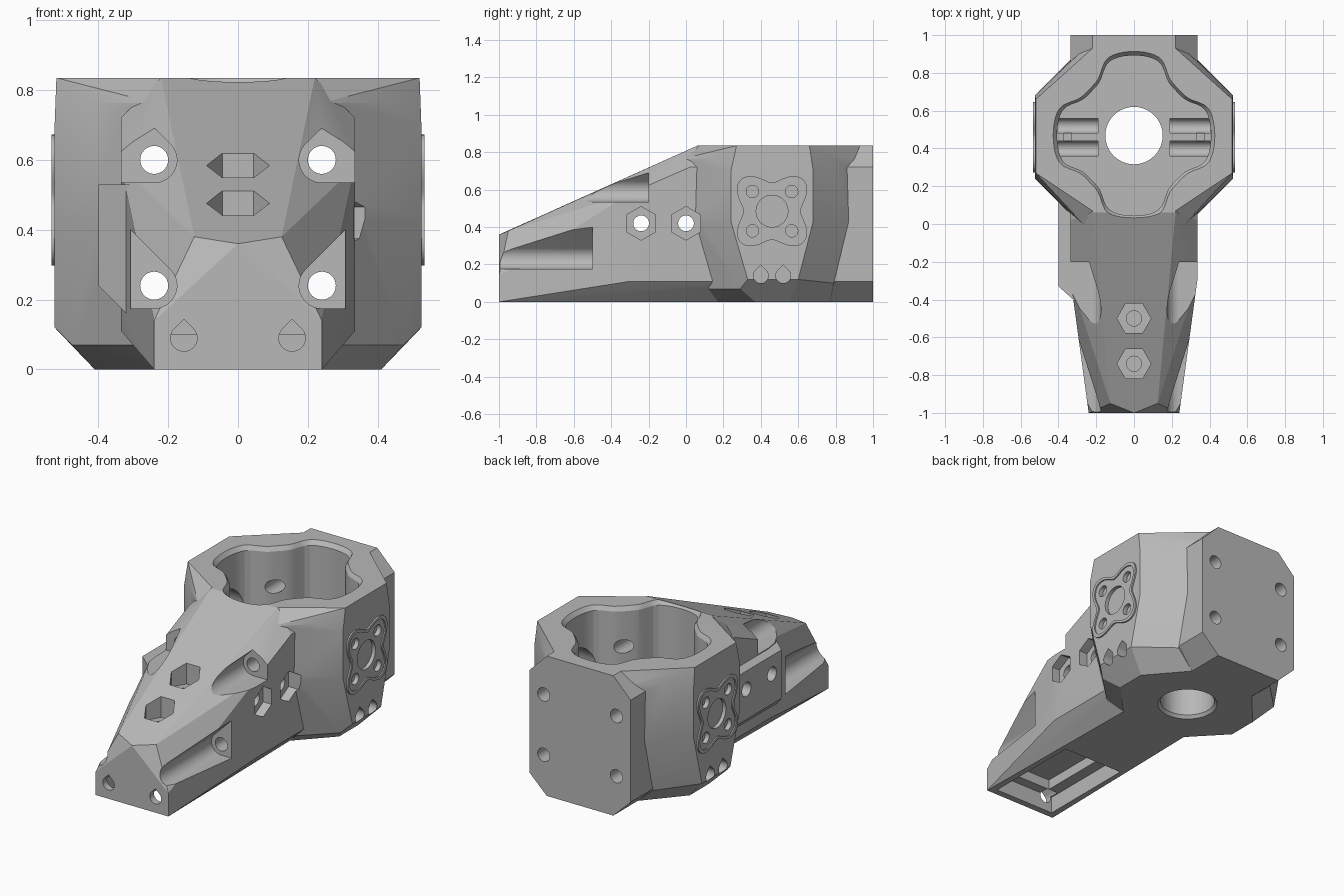
import bpy, bmesh
from math import sin, cos, tanh, pi, radians, sqrt

if "Cube" in bpy.data.objects:
    bpy.data.objects.remove(bpy.data.objects["Cube"])

grey = bpy.data.materials.new("plain_grey")
grey.use_nodes = True
GREY = (0.48, 0.48, 0.48, 1)
grey.diffuse_color = GREY
grey.node_tree.nodes["Principled BSDF"].inputs["Base Color"].default_value = GREY


def make(name, bm):
    bmesh.ops.recalc_face_normals(bm, faces=bm.faces)
    mesh = bpy.data.meshes.new(name)
    bm.to_mesh(mesh)
    bm.free()
    mesh.materials.append(grey)
    ob = bpy.data.objects.new(name, mesh)
    bpy.context.collection.objects.link(ob)
    return ob


def hull(name, points, mirror=True):
    bm = bmesh.new()
    for x, y, z in points:
        bm.verts.new((x, y, z))
        if mirror and x:
            bm.verts.new((-x, y, z))
    bmesh.ops.convex_hull(bm, input=bm.verts)
    bmesh.ops.dissolve_limit(bm, angle_limit=radians(1), verts=bm.verts, edges=bm.edges)
    return make(name, bm)


def prism(name, pts, axis, a, b, grow=1, centre=(0, 0)):
    """Extrude a 2D outline along an axis, optionally flaring the far end."""
    bm = bmesh.new()
    place = {"x": lambda u, v, w: (w, u, v),
             "y": lambda u, v, w: (u, w, v),
             "z": lambda u, v, w: (u, v, w)}[axis]
    cu, cv = centre
    near = [bm.verts.new(place(u, v, a)) for u, v in pts]
    far = [bm.verts.new(place(cu + (u - cu) * grow, cv + (v - cv) * grow, b)) for u, v in pts]
    bm.faces.new(near)
    bm.faces.new(far)
    for i in range(len(pts)):
        j = (i + 1) % len(pts)
        bm.faces.new((near[i], near[j], far[j], far[i]))
    return make(name, bm)


def box_outline(u0, v0, u1, v1):
    return [(u0, v0), (u1, v0), (u1, v1), (u0, v1)]


def ring(u, v, r, n=40, turn=0.0):
    return [(u + r * cos(turn + 2 * pi * i / n), v + r * sin(turn + 2 * pi * i / n)) for i in range(n)]


def arc(u, v, r, start, end, n=24):
    angles = [radians(start + (end - start) * i / n) for i in range(n + 1)]
    return [(u + r * cos(t), v + r * sin(t)) for t in angles]


def teardrop(u, v, r):
    return arc(u, v, r, 135, 405) + [(u, v + r * sqrt(2))]


def lobed(u, v, radius, n=96):
    out = []
    for i in range(n):
        t = 2 * pi * i / n
        out.append((u + radius(t) * cos(t), v + radius(t) * sin(t)))
    return out


def combine(target, tool, operation="DIFFERENCE"):
    mod = target.modifiers.new("join", "BOOLEAN")
    mod.operation = operation
    mod.solver = "EXACT"
    mod.object = tool
    bpy.context.view_layer.objects.active = target
    bpy.ops.object.modifier_apply(modifier=mod.name)
    bpy.data.objects.remove(tool)


# Faceted main housing
body = hull("mount_body", [
    (0.41, 0.37, 0), (0.41, 0.55, 0), (0.22, 0.17, 0), (0.22, 0.77, 0),
    (0.525, 0.33, 0.12), (0.525, 0.6, 0.12), (0.475, 0.29, 0.07),
    (0.3, 0.12, 0.07), (0.335, 0.79, 0.1),
    (0.525, 0.24, 0.43), (0.525, 0.68, 0.43), (0.335, 0.05, 0.43), (0.335, 0.87, 0.43),
    (0.525, 0.24, 0.7), (0.525, 0.68, 0.7),
    (0.41, 0.13, 0.763), (0.24, -0.03, 0.763), (0.41, 0.79, 0.763), (0.27, 0.92, 0.763),
    (0.52, 0.27, 0.835), (0.52, 0.66, 0.835), (0.22, 0.07, 0.835), (0.22, 0.93, 0.835)])

# Flat rear flange with clipped corners
combine(body, hull("rear_flange", [
    (x, y, z) for y in (0.7, 1) for x, z in ((0.22, 0), (0.335, 0.11), (0.335, 0.72), (0.22, 0.835))]), "UNION")

# Tapered nose arm
combine(body, hull("nose_arm", [
    (0.22, 0.3, 0), (0.335, 0.3, 0.11), (0.335, 0.3, 0.72), (0.22, 0.3, 0.835),
    (0.22, 0.06, 0.835), (0.335, 0.02, 0.72), (0.335, -0.3, 0.11), (0.335, -0.3, 0.58),
    (0.22, -0.3, 0), (0.24, -1, 0), (0.24, -1, 0.14), (0, -1, 0.36), (0.125, -0.95, 0.38)]), "UNION")

# Flat pad on the right side of the arm
combine(body, hull("side_pad", [
    (-0.4, -0.33, 0.24), (-0.4, 0.22, 0.24), (-0.4, -0.33, 0.53), (-0.4, 0.22, 0.53),
    (-0.3, -0.42, 0.14), (-0.3, 0.22, 0.14), (-0.3, -0.42, 0.53), (-0.3, 0.22, 0.53)],
    mirror=False), "UNION")

# Raised lobed plates on both sides
PY, PZ = 0.46, 0.485
plate = lobed(PY, PZ, lambda t: 0.195 - 0.042 * cos(4 * t))
inner = lobed(PY, PZ, lambda t: 0.175 - 0.04 * cos(4 * t))
for s in (-1, 1):
    combine(body, prism("lobed_plate", plate, "x", s * 0.5, s * 0.534), "UNION")
    combine(body, prism("plate_recess", inner, "x", s * 0.5265, s * 0.6))

# Four-lobed well, its chamfered lip, and the floor hole
WY = 0.468
well = [(x * 0.96, y) for x, y in lobed(0, WY, lambda t: 0.375 + 0.05 * tanh(2 * cos(4 * t) + 0.6))]
combine(body, prism("well", well, "z", 0.2, 0.9))
combine(body, prism("well_lip", well, "z", 0.81, 0.86, 1.1, (0, WY)))
combine(body, prism("floor_hole", ring(0, WY, 0.152), "z", -0.1, 0.3))
combine(body, prism("floor_hole_lip", ring(0, WY, 0.175), "z", -0.01, 0.02, 0.86, (0, WY)))

# Underside pocket in the nose
combine(body, prism("nose_pocket", box_outline(-0.2, -0.96, 0.2, -0.36), "z", -0.1, 0.1))
combine(body, prism("pocket_step", box_outline(-0.13, -0.9, 0.13, -0.42), "z", 0.05, 0.16))

R = 0.065
for s in (-1, 1):
    # Long bolt holes with open head slots
    for z, end in ((0.24, -0.5), (0.6, -0.2)):
        slot = arc(0.24, z, R, 135, 270) + [(0.6, z - R), (0.6, z + 0.36 + R * sqrt(2))]
        combine(body, prism("head_slot", [(s * u, v) for u, v in slot], "y", -1.2, end))
        combine(body, prism("bolt_hole", ring(s * 0.24, z, 0.04), "y", -1.1, 1.1))
    # Small holes in the nose tip
    combine(body, prism("tip_hole", teardrop(s * 0.155, 0.09, 0.038), "y", -1.1, -0.9))
    # Centre and corner holes of the lobed plates
    combine(body, prism("plate_centre", ring(PY, PZ, 0.085), "x", s * 0.505, s * 0.6))
    combine(body, prism("plate_bore", ring(PY, PZ, 0.135), "x", s * 0.3, s * 0.49))
    for dy in (-0.105, 0.105):
        for dz in (-0.105, 0.105):
            combine(body, prism("plate_hole", ring(PY + dy, PZ + dz, 0.033, 24), "x", s * 0.5, s * 0.6))
    # Low tie channels, open to the well floor
    for y in (0.4, 0.52):
        combine(body, prism("tie_channel", teardrop(y, 0.14, 0.04), "x", s * 0.19, s * 0.6))
        combine(body, prism("tie_opening", box_outline(y - 0.039, 0.14, y + 0.039, 0.24), "x", s * 0.19, s * 0.405))
    # Cross link between the two channels
    combine(body, prism("tie_link", box_outline(0.42, 0.15, 0.5, 0.24), "x", s * 0.33, s * 0.37))

# Cross bolts through the arm, with nut pockets on the left
for y in (-0.24, 0.0):
    combine(body, prism("cross_hole", ring(y, 0.42, 0.042), "x", -0.6, 0.6))
    combine(body, prism("nut_pocket", ring(y, 0.42, 0.09, 6, pi / 2), "x", 0.28, 0.46))

# Nut pockets on the sloped top
for y in (-0.5, -0.74):
    top = 0.36 + 0.448 * (y + 1)
    combine(body, prism("top_nut_pocket", ring(0, y, 0.09, 6), "z", top - 0.09, 1))
    combine(body, prism("top_bolt_hole", ring(0, y, 0.04), "z", top - 0.14, 1))

for ob in bpy.context.selected_objects:
    ob.select_set(False)
body.select_set(True)
bpy.context.view_layer.objects.active = body
bpy.ops.object.shade_smooth_by_angle(angle=radians(18))
